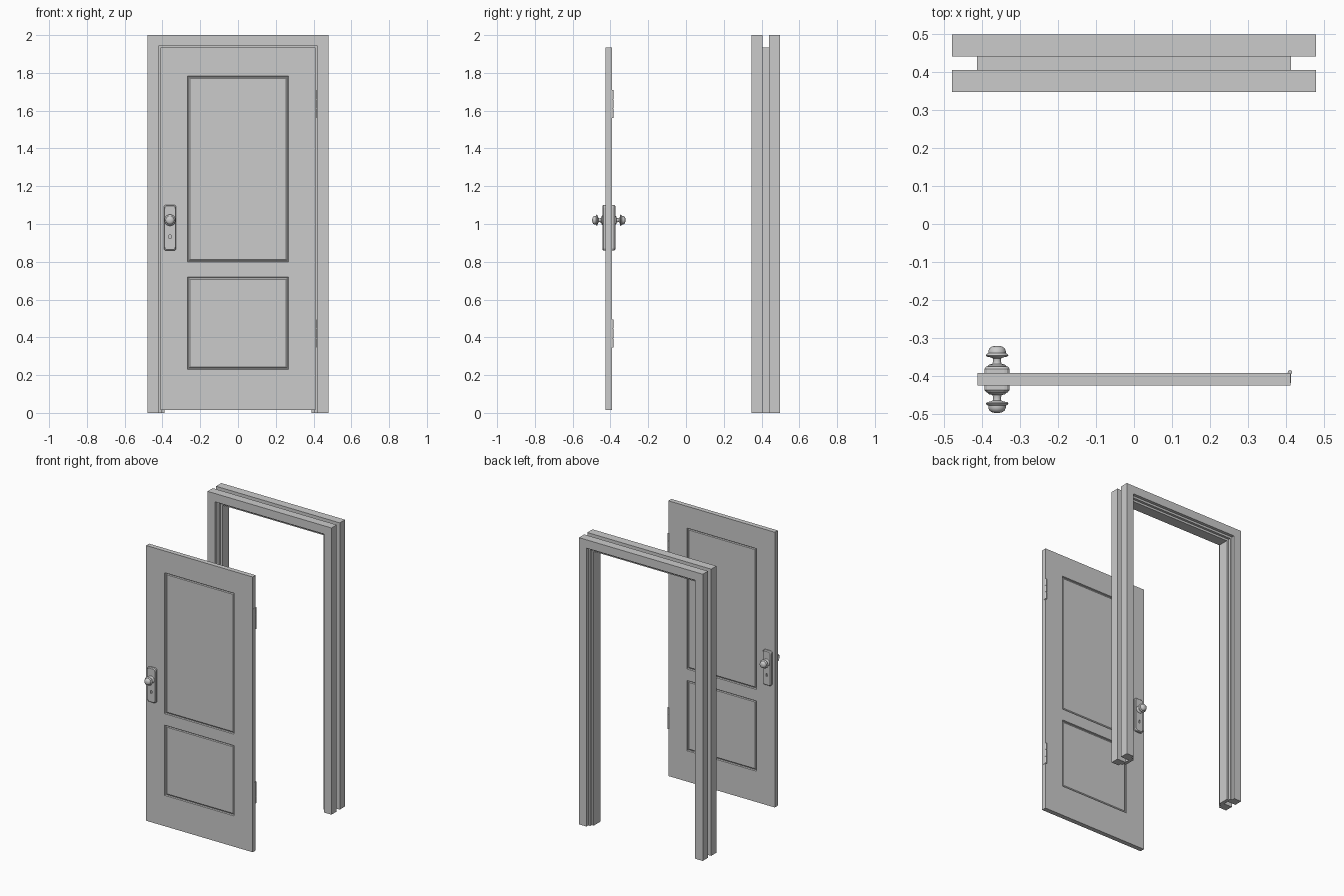
import bpy, bmesh, math
from mathutils import Vector, Matrix

if "Cube" in bpy.data.objects:
    bpy.data.objects.remove(bpy.data.objects["Cube"])

MID_Y = -0.4085          # centre plane of the door leaf
KX, KZ = -0.36, 1.02     # knob axis


def finish(bm, name, smooth=None):
    bmesh.ops.recalc_face_normals(bm, faces=bm.faces)
    me = bpy.data.meshes.new(name)
    bm.to_mesh(me)
    bm.free()
    ob = bpy.data.objects.new(name, me)
    bpy.context.collection.objects.link(ob)
    if smooth:
        bpy.ops.object.select_all(action='DESELECT')
        ob.select_set(True)
        bpy.context.view_layer.objects.active = ob
        bpy.ops.object.shade_smooth_by_angle(angle=math.radians(smooth))
    return ob


def loft(rings, name, smooth=None):
    """Skin closed rings of equal point count and cap both ends."""
    bm = bmesh.new()
    rv = [[bm.verts.new(p) for p in r] for r in rings]
    n = len(rv[0])
    for a, b in zip(rv, rv[1:]):
        for i in range(n):
            j = (i + 1) % n
            bm.faces.new((a[i], a[j], b[j], b[i]))
    bm.faces.new(rv[0])
    bm.faces.new(rv[-1])
    return finish(bm, name, smooth)


def box_bm(lo, hi):
    lo, hi = Vector(lo), Vector(hi)
    bm = bmesh.new()
    bmesh.ops.create_cube(bm, size=1, matrix=Matrix.Translation((lo + hi) / 2)
                          @ Matrix.Diagonal((*(hi - lo), 1)))
    return bm


# Door frame: stepped half profile (distance from centre, y), then mirrored front to back
half = [(0.413, 0.405), (0.478, 0.405), (0.478, 0.347), (0.42, 0.347), (0.42, 0.368),
        (0.405, 0.368), (0.405, 0.385), (0.39, 0.385)]
profile = half + [(d, 0.845 - y) for d, y in reversed(half)]
TOP = 1.522              # head height minus half width, gives mitred corners
loft([[(-d, y, 0) for d, y in profile],
      [(-d, y, d + TOP) for d, y in profile],
      [(d, y, d + TOP) for d, y in profile],
      [(d, y, 0) for d, y in profile]], "door_frame")

# Door leaf with two moulded panels on each face
bm = box_bm((-0.411, -0.425, 0.015), (0.411, -0.392, 1.935))
PX, PANELS = 0.268, [(0.23, 0.72), (0.80, 1.783)]
cuts = [((x, 0, 0), (1, 0, 0)) for x in (-PX, PX)]
cuts += [((0, 0, z), (0, 0, 1)) for p in PANELS for z in p]
for co, no in cuts:
    bmesh.ops.bisect_plane(bm, geom=bm.verts[:] + bm.edges[:] + bm.faces[:],
                           plane_co=co, plane_no=no)
bmesh.ops.recalc_face_normals(bm, faces=bm.faces)
panels = []
for f in bm.faces:
    c = f.calc_center_median()
    if abs(f.normal.y) > 0.9 and abs(c.x) < PX and any(a < c.z < b for a, b in PANELS):
        panels.append(f)
for thick, depth in ((0.004, -0.009), (0.006, 0.0), (0.008, 0.004)):
    bmesh.ops.inset_individual(bm, faces=panels, thickness=thick, depth=depth)
finish(bm, "door_leaf")


def plate_ring(inset, y):
    """Rectangle with clipped-round corners, in the xz plane."""
    hx, hz, r = 0.033 - inset, 0.121 - inset, 0.014
    zc, pts = 0.98, []
    for k, (sx, sz) in enumerate(((1, 1), (-1, 1), (-1, -1), (1, -1))):
        for i in range(4):
            a = math.radians(90 * k + 30 * i)
            pts.append((KX + sx * (hx - r) + r * math.cos(a), y,
                        zc + sz * (hz - r) + r * math.sin(a)))
    return pts


def lathe(points, s, name, seg=24):
    """Turned part around the knob axis: (radius, distance from the leaf centre)."""
    return loft([[(KX + r * math.cos(math.tau * i / seg), MID_Y + s * h,
                   KZ + r * math.sin(math.tau * i / seg)) for i in range(seg)]
                 for r, h in points], name, 40)


# Knob, back plate and keyhole on both faces
knob = [(0.025, 0.028), (0.025, 0.035), (0.021, 0.039), (0.012, 0.041), (0.010, 0.049),
        (0.011, 0.055), (0.017, 0.058), (0.027, 0.060), (0.030, 0.063), (0.027, 0.067),
        (0.023, 0.069), (0.023, 0.075), (0.020, 0.082), (0.014, 0.086), (0.006, 0.088)]
for s, side in ((-1, "front"), (1, "back")):
    plate = loft([plate_ring(i, MID_Y + s * h)
                  for i, h in ((0, 0.014), (0, 0.028), (0.005, 0.034))],
                 side + "_lock_plate")
    # keyhole cutter: small rounded slot
    hole = []
    for k, cz in ((0, 0.938), (1, 0.928)):
        for i in range(7):
            a = math.pi * (k + i / 6)
            hole.append((KX + 0.006 * math.cos(a), cz + 0.006 * math.sin(a)))
    cutter = loft([[(x, MID_Y + s * h, z) for x, z in hole] for h in (0.026, 0.05)],
                  side + "_keyhole_cutter")
    cutter.hide_render = True
    cutter.display_type = 'WIRE'
    mod = plate.modifiers.new("keyhole", 'BOOLEAN')
    mod.operation = 'DIFFERENCE'
    mod.solver = 'EXACT'
    mod.object = cutter
    lathe(knob, s, side + "_knob")

# Hinges: leaf plate on the door edge and a three-part knuckle
for z0, name in ((0.345, "lower"), (1.56, "upper")):
    finish(box_bm((0.405, -0.418, z0), (0.4125, -0.391, z0 + 0.15)), name + "_hinge_leaf")
    bm = bmesh.new()
    for i in range(3):
        bmesh.ops.create_cone(bm, cap_ends=True, segments=12, radius1=0.006, radius2=0.006,
                              depth=0.048,
                              matrix=Matrix.Translation((0.410, -0.390, z0 + 0.025 + 0.05 * i)))
    bmesh.ops.create_cone(bm, cap_ends=True, segments=8, radius1=0.004, radius2=0.004,
                          depth=0.15, matrix=Matrix.Translation((0.410, -0.390, z0 + 0.075)))
    finish(bm, name + "_hinge_knuckle", 40)
